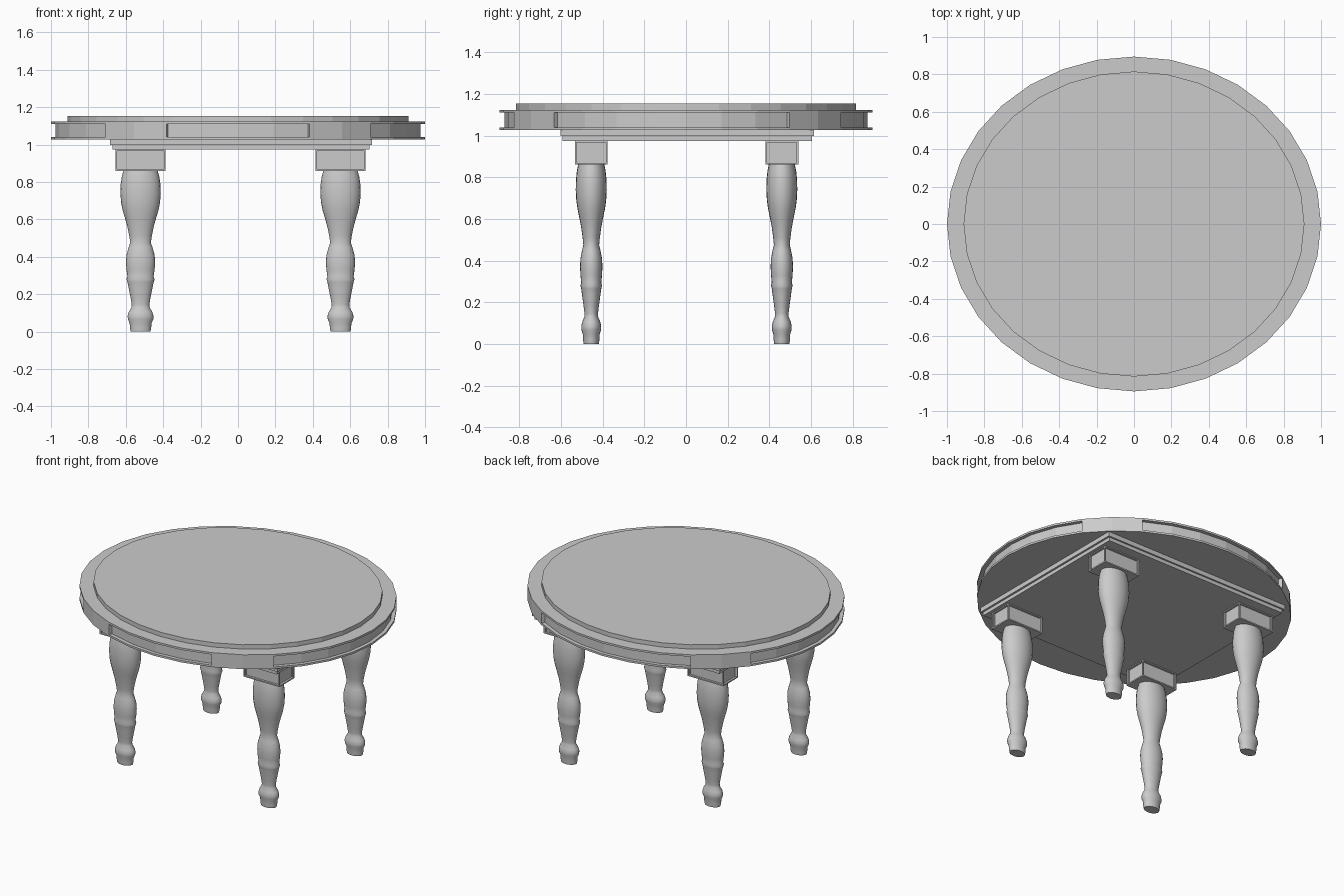
import bpy, bmesh, math

if "Cube" in bpy.data.objects:
    bpy.data.objects.remove(bpy.data.objects["Cube"])

RY = 0.895        # oval depth relative to its half-width of 1
SIDES = 32


def finish(bm, name, smooth=False):
    bmesh.ops.recalc_face_normals(bm, faces=bm.faces[:])
    me = bpy.data.meshes.new(name)
    bm.to_mesh(me)
    bm.free()
    ob = bpy.data.objects.new(name, me)
    bpy.context.collection.objects.link(ob)
    if smooth:
        bpy.context.view_layer.objects.active = ob
        ob.select_set(True)
        bpy.ops.object.shade_smooth_by_angle(angle=math.radians(40))
        ob.select_set(False)
    return ob


def lathe(profile, sides, sx=1, sy=1, cx=0, cy=0):
    """Capped stack of elliptical rings; returns the bmesh and its side faces by row."""
    bm = bmesh.new()
    rings = []
    for r, z in profile:
        rings.append([bm.verts.new((cx + sx * r * math.cos(2 * math.pi * i / sides),
                                    cy + sy * r * math.sin(2 * math.pi * i / sides), z))
                      for i in range(sides)])
    rows = []
    for a, b in zip(rings, rings[1:]):
        rows.append([bm.faces.new((a[i], a[(i + 1) % sides], b[(i + 1) % sides], b[i]))
                     for i in range(sides)])
    bm.faces.new(rings[0][::-1])
    bm.faces.new(rings[-1])
    return bm, rows


def box(name, x0, x1, y0, y1, z0, z1, panels=False):
    bm = bmesh.new()
    bmesh.ops.create_cube(bm, size=1)
    for v in bm.verts:
        v.co = (x1 if v.co.x > 0 else x0, y1 if v.co.y > 0 else y0, z1 if v.co.z > 0 else z0)
    bm.normal_update()
    if panels:
        # sunken panel on each upright face
        sides = [f for f in bm.faces if abs(f.normal.z) < 0.5]
        bmesh.ops.inset_individual(bm, faces=sides, thickness=0.012, depth=0)
        bmesh.ops.inset_individual(bm, faces=sides, thickness=0.0005, depth=-0.013)
    return finish(bm, name)


# oval table top edge with four recessed panels (segment ranges around the oval)
bm, rows = lathe([(1, 1.027), (1, 1.04), (1, 1.111), (1, 1.124)], SIDES, 1, RY)
for start, end in ((-4, 3), (5, 11), (13, 20), (22, 26)):
    faces = [rows[1][i % SIDES] for i in range(start, end)]
    new = bmesh.ops.extrude_face_region(bm, geom=faces)["geom"]
    for f in faces:
        if f.is_valid:
            bm.faces.remove(f)
    for v in (g for g in new if isinstance(g, bmesh.types.BMVert)):
        v.co.x *= 0.976
        v.co.y *= 0.973
finish(bm, "tabletop_edge")

# raised oval surface
bm, _ = lathe([(0.911, 1.122), (0.911, 1.153)], SIDES, 1, RY)
finish(bm, "tabletop_surface")

# stepped square apron
box("apron_upper", -0.685, 0.716, -0.602, 0.615, 0.997, 1.028)
box("apron_lower", -0.672, 0.703, -0.592, 0.604, 0.973, 0.998)

# turned legs with panelled blocks
leg = [(0.053, 0), (0.057, 0.02), (0.058, 0.045), (0.068, 0.066), (0.069, 0.085),
       (0.063, 0.105), (0.048, 0.13), (0.047, 0.145), (0.053, 0.18), (0.064, 0.235),
       (0.070, 0.265), (0.075, 0.28), (0.070, 0.295), (0.075, 0.33), (0.078, 0.37),
       (0.075, 0.41), (0.064, 0.45), (0.055, 0.475), (0.060, 0.51), (0.070, 0.56),
       (0.084, 0.61), (0.096, 0.65), (0.104, 0.69), (0.108, 0.74), (0.106, 0.79),
       (0.100, 0.83), (0.090, 0.865)]
for side, x in (("left", -0.521), ("right", 0.548)):
    for end, y in (("front", -0.455), ("back", 0.46)):
        bm, _ = lathe(leg, 24, 1, 0.69, x, y)
        finish(bm, f"{end}_{side}_leg", smooth=True)
        box(f"{end}_{side}_leg_block", x - 0.134, x + 0.134, y - 0.079, y + 0.079,
            0.86, 0.975, panels=True)
